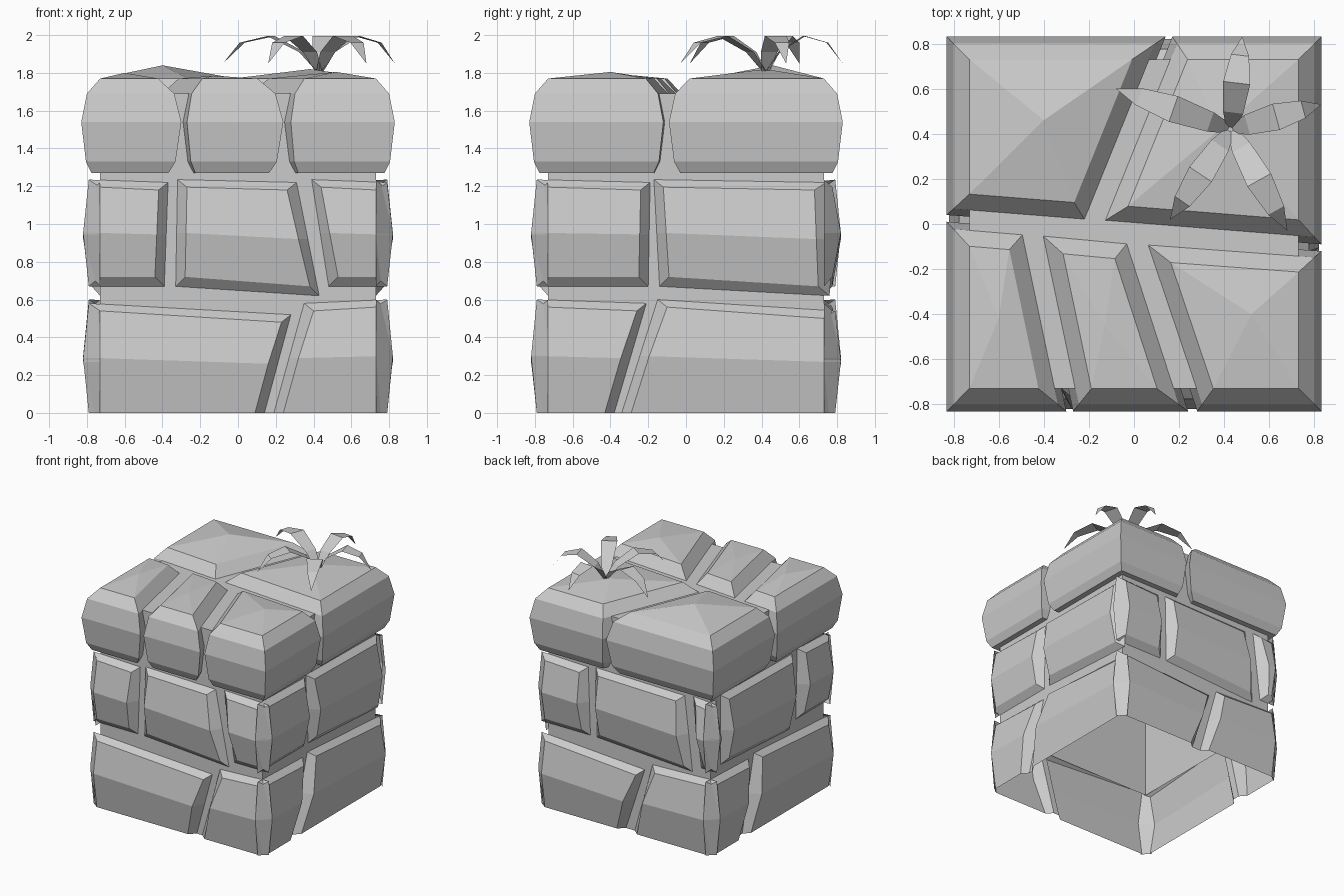
import bpy, bmesh, math
from mathutils import Vector, Matrix

cube = bpy.data.objects.get("Cube")
if cube:
    bpy.data.objects.remove(cube, do_unlink=True)

stone = bpy.data.materials.new("stone_grey")
stone.use_nodes = True
GREY = (0.6, 0.6, 0.6, 1)
stone.diffuse_color = GREY
stone.node_tree.nodes["Principled BSDF"].inputs["Base Color"].default_value = GREY

CORE = 0.73


def make(name, verts, faces, fix=False):
    mesh = bpy.data.meshes.new(name)
    mesh.from_pydata(verts, [], faces)
    if fix:
        bm = bmesh.new()
        bm.from_mesh(mesh)
        bmesh.ops.recalc_face_normals(bm, faces=bm.faces)
        bm.to_mesh(mesh)
        bm.free()
    mesh.materials.append(stone)
    obj = bpy.data.objects.new(name, mesh)
    bpy.context.collection.objects.link(obj)
    return obj


def on_side(turn, u, z, depth):
    return Matrix.Rotation(turn * math.pi / 2, 3, 'Z') @ Vector((u, -depth, z))


def slab(name, turn, corners):
    """Open-backed wall stone: chamfered rim and a ridge across the face."""
    bl, br, tr, tl = [Vector(c) for c in corners]
    base = [bl, br, (br + tr) / 2, tr, tl, (bl + tl) / 2]
    grounded = bl.y == 0
    lift = [0 if grounded else 0.05] * 2 + [0, -0.04, -0.04, 0]
    depth = [0.775, 0.775, 0.82, 0.775, 0.775, 0.82]
    side = [1, -1, -1, -1, 1, 1]
    verts = []
    for i, p in enumerate(base):
        bulge = -0.03 * side[i] if i in (2, 5) and abs(p.x) > 0.7 else 0
        verts.append(on_side(turn, p.x + bulge, p.y, CORE))
    for i, p in enumerate(base):
        inset = 0.06 if abs(p.x) > 0.7 else 0.05
        verts.append(on_side(turn, p.x + side[i] * inset, p.y + lift[i], depth[i]))
    faces = [(i, (i + 1) % 6, (i + 1) % 6 + 6, i + 6)
             for i in range(6) if i or not grounded]
    faces += [(6, 7, 8, 11), (11, 8, 9, 10)]
    make(name, verts, faces)


# Mortar core, open underneath
ring = [(-CORE, -CORE), (CORE, -CORE), (CORE, CORE), (-CORE, CORE)]
make("mortar_core", [(x, y, z) for z in (0.5, 1.69) for x, y in ring],
     [(i, (i + 1) % 4, (i + 1) % 4 + 4, i + 4) for i in range(4)] + [(4, 5, 6, 7)])

# Lower course: gap edges (left foot, left top, right foot, right top) per side
E = 0.79
for turn, (a, b, c, d) in enumerate([(0.14, 0.28, 0.19, 0.35), (-0.38, -0.21, -0.34, -0.15),
                                     (-0.03, 0.14, 0.05, 0.21), (-0.38, -0.24, -0.32, -0.17)]):
    high, low = (0.58, 0.52) if turn % 2 == 0 else (0.6, 0.58)
    slab("lower_stone_left", turn, [(-E, 0), (a, 0), (b, low), (-E, high)])
    slab("lower_stone_right", turn, [(c, 0), (E, 0), (E, 1.12 - low), (d, high)])
    make("mortar_strip", [on_side(turn, u, z, CORE) for u, z in
                          ((a, 0), (c, 0), (d, high), (b, low))], [(0, 1, 2, 3)])

# Middle course: foot span and top span of each stone per side
middle = [
    [(-E, -0.39, -E, -0.37), (-0.33, 0.43, -0.32, 0.31), (0.48, E, 0.39, E)],
    [(-E, -0.2, -E, -0.19), (-0.14, 0.76, -0.17, 0.74)],
    [(-E, -0.35, -E, -0.37), (-0.29, 0.57, -0.3, 0.5), (0.65, E, 0.58, E)],
    [(-E, -0.66, -E, -0.66), (-0.6, 0.28, -0.6, 0.32), (0.37, E, 0.39, E)],
]
for turn, stones in enumerate(middle):
    for n, (a, b, c, d) in enumerate(stones):
        foot = 0.62 if n == 1 else 0.67
        slab("middle_stone", turn, [(a, 0.67), (b, foot), (d, 1.22), (c, 1.235)])


def inset_poly(points, dist):
    """Move every edge of a convex counter-clockwise polygon inwards."""
    out = []
    for i, p in enumerate(points):
        d1 = (p - points[i - 1]).normalized()
        d2 = (points[(i + 1) % len(points)] - p).normalized()
        n1, n2 = Vector((-d1.y, d1.x)), Vector((-d2.y, d2.x))
        out.append(p + (n1 + n2) * dist / (1 + n1.dot(n2)))
    return out


def cap_stone(name, outline, peak):
    """Bulging top block with chamfered rims and a low peak."""
    outline = [Vector(p) for p in outline]
    verts, n = [], len(outline)
    for z, dist in ((1.27, 0.055), (1.33, 0.025), (1.54, 0), (1.69, 0.03), (1.77, 0.1)):
        verts += [(p.x, p.y, z) for p in inset_poly(outline, dist)]
    faces = [tuple(range(n))]
    for r in range(4):
        faces += [(r * n + i, r * n + (i + 1) % n, (r + 1) * n + (i + 1) % n, (r + 1) * n + i)
                  for i in range(n)]
    verts.append(peak)
    faces += [(4 * n + i, 4 * n + (i + 1) % n, 5 * n) for i in range(n)]
    make(name, verts, faces, True)


# Top course
R = 0.83
cap_stone("cap_back_right", [(-R, 0.04), (-0.2, -0.01), (0.14, R), (-R, R)], (-0.4, 0.46, 1.84))
cap_stone("cap_back_left", [(-0.17, -0.01), (R, -0.09), (R, R), (0.17, R)], (0.38, 0.42, 1.82))
cap_stone("cap_front_right", [(-R, -R), (-0.3, -R), (-0.47, -0.02), (-R, 0.01)], (-0.6, -0.42, 1.8))
cap_stone("cap_front_middle", [(-0.27, -R), (0.24, -R), (-0.01, -0.06), (-0.44, -0.02)],
          (-0.13, -0.45, 1.785))
cap_stone("cap_front_left", [(0.28, -R), (R, -R), (R, -0.12), (0.02, -0.06)], (0.52, -0.4, 1.805))

# Plant: five arching leaves given by their tips
root = Vector((0.43, 0.42, 0))
profile = [(0.0, 1.8, 0.02), (0.18, 1.91, 0.045), (0.5, 1.995, 0.06), (0.8, 1.96, 0.04)]
for tip in ((-0.08, 0.6), (0.48, 0.83), (0.83, 0.53), (0.68, -0.03), (0.16, 0.02)):
    reach = Vector((*tip, 0)) - root
    across = Vector((-reach.y, reach.x, 0)).normalized()
    verts = []
    for t, z, half in profile:
        mid = root + reach * t + Vector((0, 0, z))
        verts += [mid - across * half, mid + across * half]
    verts.append(Vector((*tip, 1.85)))
    make("leaf", verts, [(0, 2, 3, 1), (2, 4, 5, 3), (4, 6, 7, 5), (6, 8, 7)])
